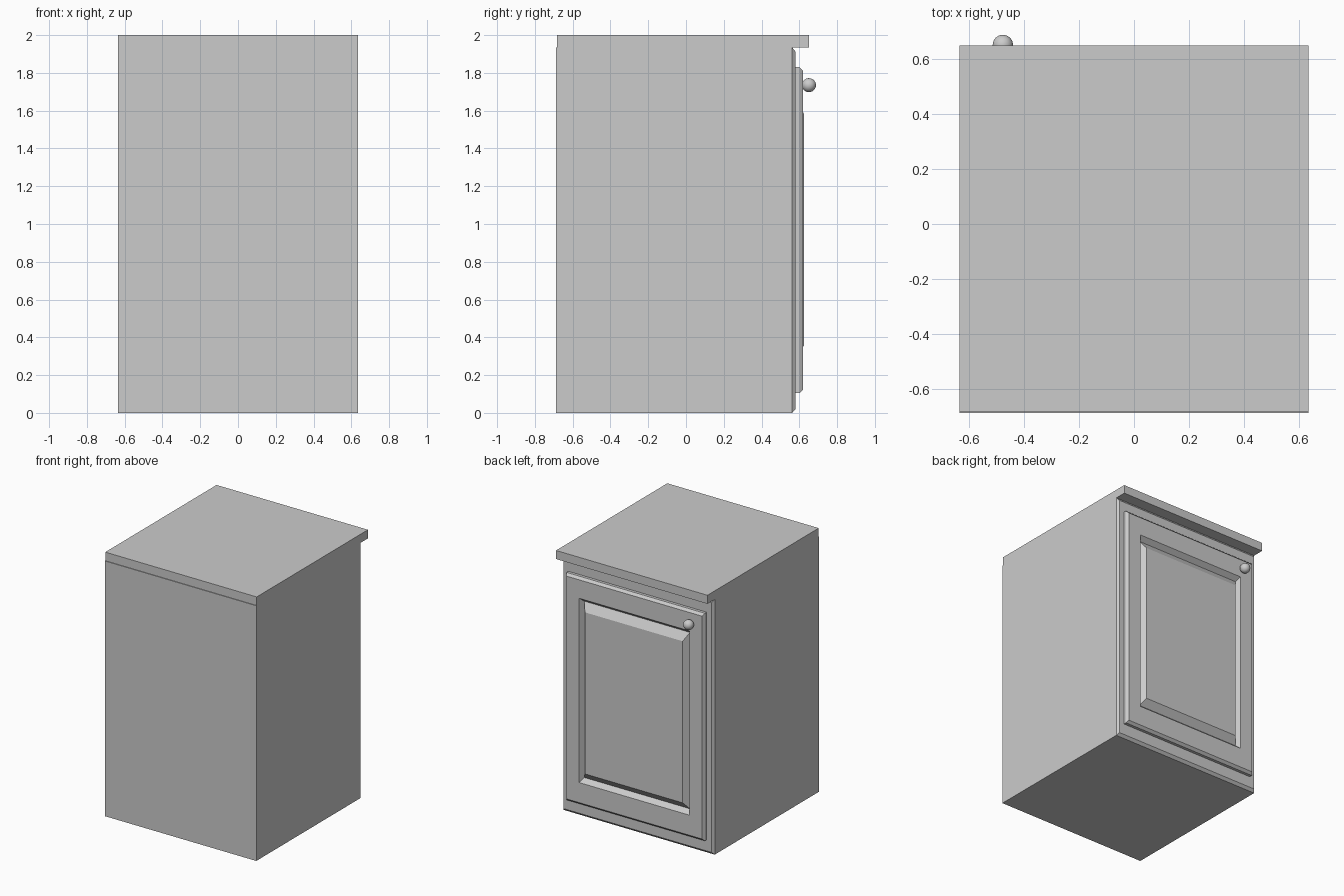
import bpy, bmesh

if "Cube" in bpy.data.objects:
    bpy.data.objects.remove(bpy.data.objects["Cube"])


def lofted_panel(name, rings):
    """Loft rectangular rings (half_width, z_low, z_high, y) from back to front."""
    bm = bmesh.new()
    loops = [[bm.verts.new(p) for p in ((-w, y, lo), (w, y, lo), (w, y, hi), (-w, y, hi))]
             for w, lo, hi, y in rings]
    for a, b in zip(loops, loops[1:]):
        for i in range(4):
            j = (i + 1) % 4
            bm.faces.new((a[i], a[j], b[j], b[i]))
    bm.faces.new(loops[0])
    bm.faces.new(loops[-1])
    bmesh.ops.recalc_face_normals(bm, faces=bm.faces)
    mesh = bpy.data.meshes.new(name)
    bm.to_mesh(mesh)
    bm.free()
    obj = bpy.data.objects.new(name, mesh)
    bpy.context.collection.objects.link(obj)
    return obj


# Cabinet carcass with chamfered front edge
lofted_panel("cabinet_body", [
    (0.635, 0.0, 1.935, -0.688),
    (0.635, 0.0, 1.935, 0.562),
    (0.62, 0.02, 1.912, 0.58),
])

# Countertop overhanging the door side
lofted_panel("countertop", [
    (0.635, 1.935, 2.0, -0.683),
    (0.635, 1.935, 2.0, 0.65),
])

# Door: chamfered rim, flat frame, V-groove, raised centre panel
lofted_panel("door", [
    (0.58, 0.105, 1.83, 0.58),
    (0.58, 0.105, 1.83, 0.602),
    (0.568, 0.123, 1.812, 0.62),
    (0.462, 0.275, 1.672, 0.62),
    (0.443, 0.305, 1.642, 0.585),
    (0.41, 0.357, 1.582, 0.626),
])

# Round door knob
bpy.ops.mesh.primitive_uv_sphere_add(segments=32, ring_count=16, radius=0.037,
                                     location=(-0.477, 0.651, 1.735))
bpy.context.object.name = "door_knob"
bpy.ops.object.shade_smooth()
